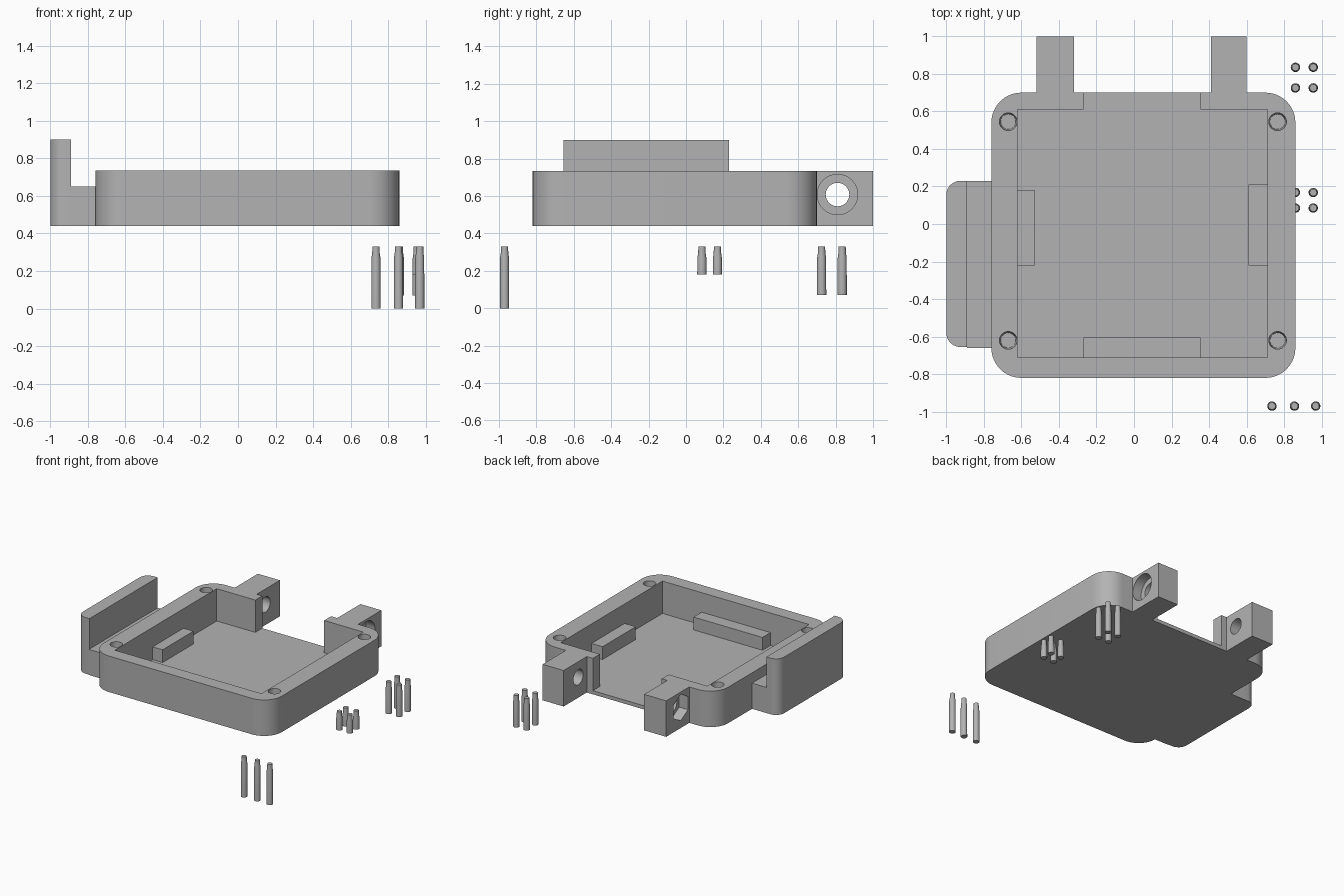
import bpy, bmesh, math
from mathutils import Matrix

cube = bpy.data.objects.get("Cube")
if cube:
    bpy.data.objects.remove(cube, do_unlink=True)

grey = bpy.data.materials.new("plain grey")
grey.use_nodes = True
grey.diffuse_color = (0.45, 0.45, 0.45, 1)
grey.node_tree.nodes["Principled BSDF"].inputs["Base Color"].default_value = grey.diffuse_color

BOTTOM, TOP, FLOOR = 0.44, 0.735, 0.47


def finish(name, bm):
    bmesh.ops.recalc_face_normals(bm, faces=bm.faces)
    mesh = bpy.data.meshes.new(name)
    bm.to_mesh(mesh)
    bm.free()
    mesh.materials.append(grey)
    obj = bpy.data.objects.new(name, mesh)
    bpy.context.collection.objects.link(obj)
    return obj


def prism(name, x, y, z, radii=(0, 0, 0, 0)):
    """Upright block; radii round the corners anticlockwise from (+x, +y)."""
    bm = bmesh.new()
    corners = [(x[1], y[1]), (x[0], y[1]), (x[0], y[0]), (x[1], y[0])]
    signs = [(-1, -1), (1, -1), (1, 1), (-1, 1)]
    verts = []
    for i, ((cx, cy), (sx, sy), r) in enumerate(zip(corners, signs, radii)):
        steps = 10 if r else 0
        for k in range(steps + 1):
            a = math.pi / 2 * (i + k / max(steps, 1))
            verts.append(bm.verts.new((cx + r * (sx + math.cos(a)),
                                       cy + r * (sy + math.sin(a)), z[0])))
    face = bm.faces.new(verts)
    new = bmesh.ops.extrude_face_region(bm, geom=[face])["geom"]
    bmesh.ops.translate(bm, vec=(0, 0, z[1] - z[0]),
                        verts=[v for v in new if isinstance(v, bmesh.types.BMVert)])
    return finish(name, bm)


def lathe(name, profile, place, sides=32):
    """Solid of revolution from (radius, height) pairs, moved by a matrix."""
    bm = bmesh.new()
    rings = [[bm.verts.new((r * math.cos(t), r * math.sin(t), h))
              for t in (2 * math.pi * k / sides for k in range(sides))]
             for r, h in profile]
    for a, b in zip(rings, rings[1:]):
        for k in range(sides):
            n = (k + 1) % sides
            bm.faces.new((a[k], a[n], b[n], b[k]))
    bm.faces.new(rings[0])
    bm.faces.new(rings[-1])
    bmesh.ops.transform(bm, matrix=place, verts=bm.verts)
    return finish(name, bm)


def cut(obj, cutter):
    mod = obj.modifiers.new("cut", "BOOLEAN")
    mod.operation, mod.solver, mod.object = "DIFFERENCE", "EXACT", cutter
    bpy.context.view_layer.objects.active = obj
    bpy.ops.object.modifier_apply(modifier=mod.name)
    bpy.data.objects.remove(cutter, do_unlink=True)


def smooth(obj):
    bpy.ops.object.select_all(action="DESELECT")
    obj.select_set(True)
    bpy.context.view_layer.objects.active = obj
    bpy.ops.object.shade_smooth_by_angle(angle=math.radians(30))


# Open tray with a gap in the back wall
tray = prism("tray", (-0.76, 0.86), (-0.82, 0.70), (BOTTOM, TOP), (0.16,) * 4)
cut(tray, prism("cavity_cutter", (-0.62, 0.71), (-0.71, 0.61), (FLOOR, 1)))
cut(tray, prism("gap_cutter", (-0.27, 0.355), (0.5, 0.8), (FLOOR, 1)))

# Tapered screw holes in the rim corners
for x in (-0.67, 0.765):
    for y in (-0.62, 0.545):
        hole = [(0.04, 0.5), (0.047, TOP), (0.047, 0.8)]
        cut(tray, lathe("screw_cutter", hole, Matrix.Translation((x, y, 0))))
smooth(tray)

# Support ledges on the tray floor
LEDGE = (FLOOR, 0.575)
prism("left_ledge", (0.61, 0.71), (-0.22, 0.21), LEDGE)
prism("right_ledge", (-0.62, -0.53), (-0.22, 0.18), LEDGE)
prism("front_ledge", (-0.27, 0.355), (-0.71, -0.605), LEDGE)

# Hinge lugs: round counterbore on one, hexagonal nut pocket on the other
for name, x0, x1, outer, sides in (("left_lug", 0.41, 0.60, 0.60, 32),
                                   ("right_lug", -0.52, -0.32, -0.52, 6)):
    lug = prism(name, (x0, x1), (0.70, 1.0), (BOTTOM, TOP))
    turn = Matrix.Rotation(math.pi / 2, 4, "Y")
    axis = Matrix.Translation((0, 0.81, 0.608)) @ turn
    cut(lug, lathe("bolt_cutter", [(0.063, x0 - 0.1), (0.063, x1 + 0.1)], axis))
    pocket = [(0.108, outer - 0.08), (0.108, outer + 0.08)]
    cut(lug, lathe("pocket_cutter", pocket, axis, sides))
    smooth(lug)

# Side bracket: low shelf and tall plate with rounded outer edges
prism("bracket_shelf", (-0.89, -0.76), (-0.66, 0.23), (BOTTOM, 0.65))
smooth(prism("bracket_plate", (-1.0, -0.89), (-0.655, 0.23), (BOTTOM, 0.90),
             (0, 0.075, 0.075, 0)))

# Loose pins, each with a narrower tip
groups = {
    "long_pin": (0.0, [(x, -0.97) for x in (0.735, 0.855, 0.968)]),
    "short_pin": (0.18, [(x, y) for x in (0.86, 0.955) for y in (0.085, 0.168)]),
    "medium_pin": (0.07, [(x, y) for x in (0.86, 0.955) for y in (0.725, 0.835)]),
}
for name, (base, spots) in groups.items():
    shape = [(0.025, base), (0.024, 0.27), (0.02, 0.295), (0.019, 0.33)]
    for x, y in spots:
        smooth(lathe(name, shape, Matrix.Translation((x, y, 0)), 20))
